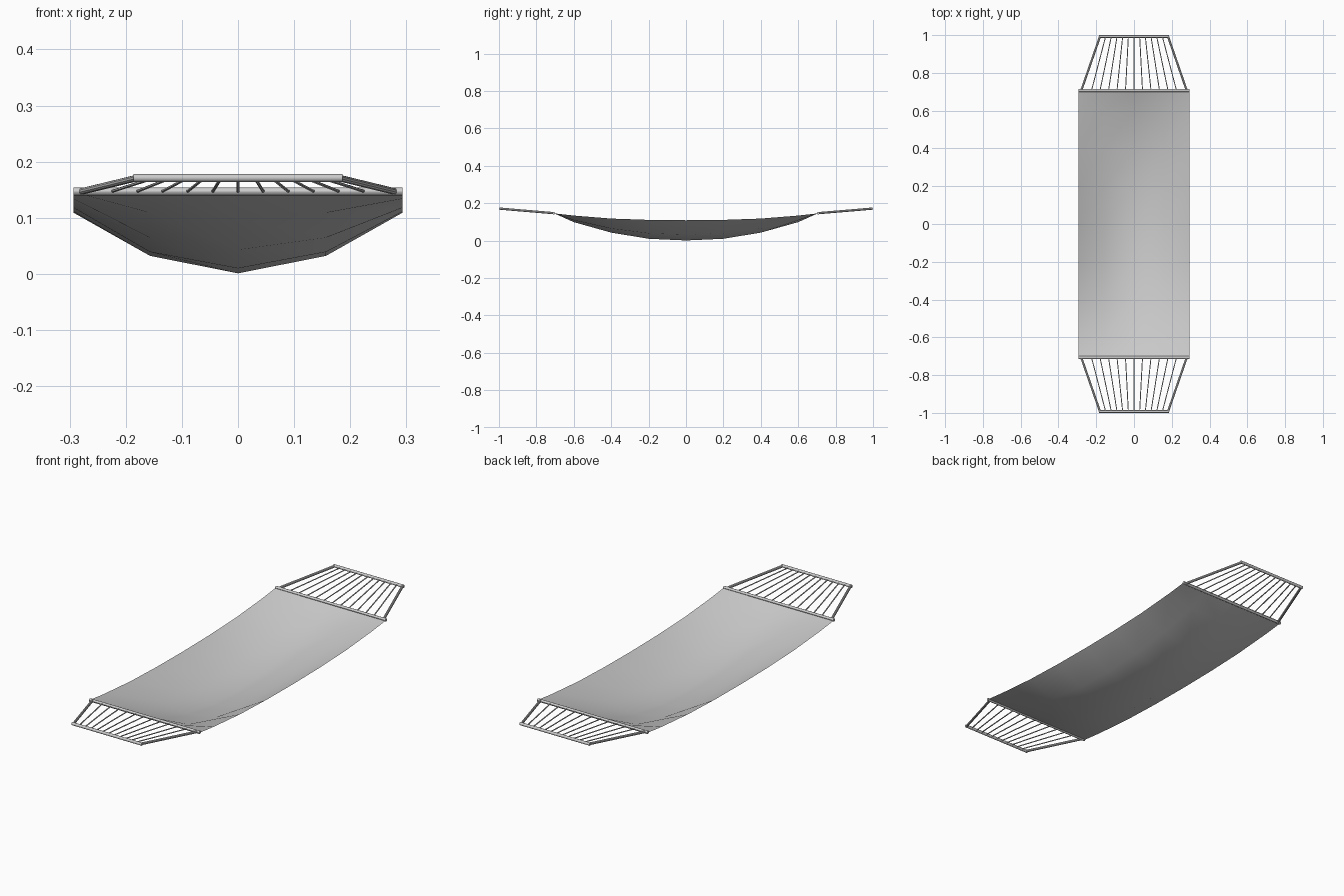
import bpy
from mathutils import Vector

if "Cube" in bpy.data.objects:
    bpy.data.objects.remove(bpy.data.objects["Cube"])

BAR_IN, BAR_OUT = (0.707, 0.147), (0.993, 0.171)   # (y, z) of the bars


def link(name, verts, faces):
    me = bpy.data.meshes.new(name)
    me.from_pydata(verts, [], faces)
    ob = bpy.data.objects.new(name, me)
    bpy.context.collection.objects.link(ob)
    return ob


def rod(name, a, b, r, sides):
    a, b = Vector(a), Vector(b)
    bpy.ops.mesh.primitive_cylinder_add(vertices=sides, radius=r, depth=(b - a).length,
                                        location=(a + b) / 2)
    ob = bpy.context.object
    ob.name = name
    ob.rotation_euler = (b - a).to_track_quat('Z', 'Y').to_euler()
    bpy.ops.object.shade_smooth_by_angle()
    return ob


# sagging fabric sheet: rows of (y, edge height, centre height)
half = [(0, 0.109, 0.001), (0.2, 0.111, 0.010), (0.4, 0.118, 0.043),
        (0.6, 0.134, 0.099), (0.705, 0.146, 0.146)]
rows = [(-y, e, c) for y, e, c in half[:0:-1]] + half
cols = [(-0.293, 1), (-0.157, 0.29), (0, 0), (0.157, 0.29), (0.293, 1)]
verts = [(x, y, c + (e - c) * f) for y, e, c in rows for x, f in cols]
n = len(cols)
faces = [(j * n + i, j * n + i + 1, (j + 1) * n + i + 1, (j + 1) * n + i)
         for j in range(len(rows) - 1) for i in range(n - 1)]
fabric = link("fabric_bed", verts, faces)
fabric.data.shade_smooth()

for s, end in ((-1, "front"), (1, "back")):
    yi, zi = s * BAR_IN[0], BAR_IN[1]
    yo, zo = s * BAR_OUT[0], BAR_OUT[1]
    # spreader bars
    rod(end + "_inner_bar", (-0.293, yi, zi), (0.293, yi, zi), 0.007, 12)
    rod(end + "_outer_bar", (-0.186, yo, zo), (0.186, yo, zo), 0.007, 12)
    # thick side rods
    for x in (-1, 1):
        rod(end + "_side_rod", (x * 0.279, yi, zi), (x * 0.180, yo, zo), 0.006, 10)
    # fan of thin cords
    for k in range(-5, 6):
        rod(end + "_cord", (k * 0.045, yi, zi), (k * 0.030, yo, zo), 0.0028, 6)
